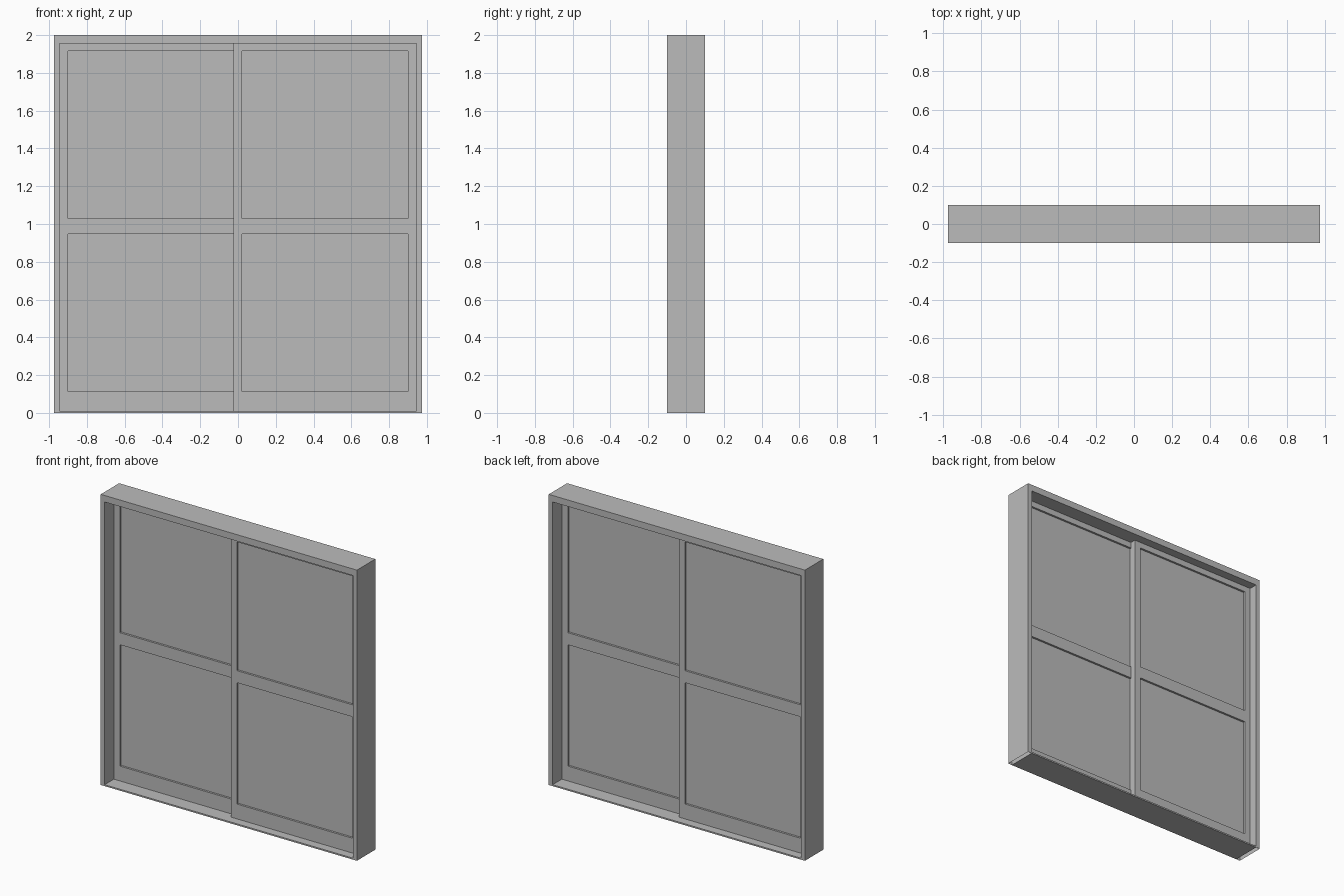
import bpy
import bmesh

cube = bpy.data.objects.get("Cube")
if cube:
    bpy.data.objects.remove(cube, do_unlink=True)

grey = bpy.data.materials.new("plain grey")
grey.use_nodes = True
COLOUR = (0.5, 0.5, 0.5, 1)
grey.diffuse_color = COLOUR
grey.node_tree.nodes["Principled BSDF"].inputs["Base Color"].default_value = COLOUR

HALF_W, HALF_D, HEIGHT = 0.975, 0.1, 2.0
JAMB, HEAD, SILL = 0.03, 0.045, 0.01
INNER_W, INNER_TOP = HALF_W - JAMB, HEIGHT - HEAD


def box(name, x, y, z, open_bottom=False):
    """Box spanning the given (min, max) ranges."""
    bm = bmesh.new()
    bmesh.ops.create_cube(bm, size=1)
    for v in bm.verts:
        v.co = [r[0] if c < 0 else r[1] for c, r in zip(v.co, (x, y, z))]
    bm.normal_update()
    if open_bottom:
        under = [f for f in bm.faces if f.normal.z < -0.9]
        bmesh.ops.delete(bm, geom=under, context='FACES_ONLY')
    mesh = bpy.data.meshes.new(name)
    bm.to_mesh(mesh)
    bm.free()
    mesh.materials.append(grey)
    ob = bpy.data.objects.new(name, mesh)
    bpy.context.collection.objects.link(ob)
    return ob


# Outer frame: hollow-ended jambs, head and thin sill
depth = (-HALF_D, HALF_D)
box("left_jamb", (INNER_W, HALF_W), depth, (0, HEIGHT), True)
box("right_jamb", (-HALF_W, -INNER_W), depth, (0, HEIGHT), True)
box("head", (-INNER_W, INNER_W), depth, (INNER_TOP, HEIGHT))
box("sill", (-INNER_W, INNER_W), depth, (0, SILL))

# Sliding sashes: one in front, one behind, overlapping at the centre
THICK, STILE, OVERLAP, RECESS = 0.04, 0.045, 0.025, 0.014
RAILS = {"bottom_rail": (SILL, 0.112),
         "middle_rail": (0.947, 1.03),
         "top_rail": (1.915, INNER_TOP)}

for side, s in (("left", 1), ("right", -1)):
    def span(a, b):
        return tuple(sorted((s * a, s * b)))

    y = span(-THICK, 0)
    box(side + "_sash_meeting_stile", span(-OVERLAP, STILE - OVERLAP), y, (SILL, INNER_TOP))
    box(side + "_sash_outer_stile", span(INNER_W - STILE, INNER_W), y, (SILL, INNER_TOP))
    opening = span(STILE - OVERLAP, INNER_W - STILE)
    for rail, z in RAILS.items():
        box(f"{side}_sash_{rail}", opening, y, z)
    # Recessed panes
    pane_y = span(-THICK + RECESS, -RECESS)
    box(side + "_lower_pane", opening, pane_y, (RAILS["bottom_rail"][1], RAILS["middle_rail"][0]))
    box(side + "_upper_pane", opening, pane_y, (RAILS["middle_rail"][1], RAILS["top_rail"][0]))
